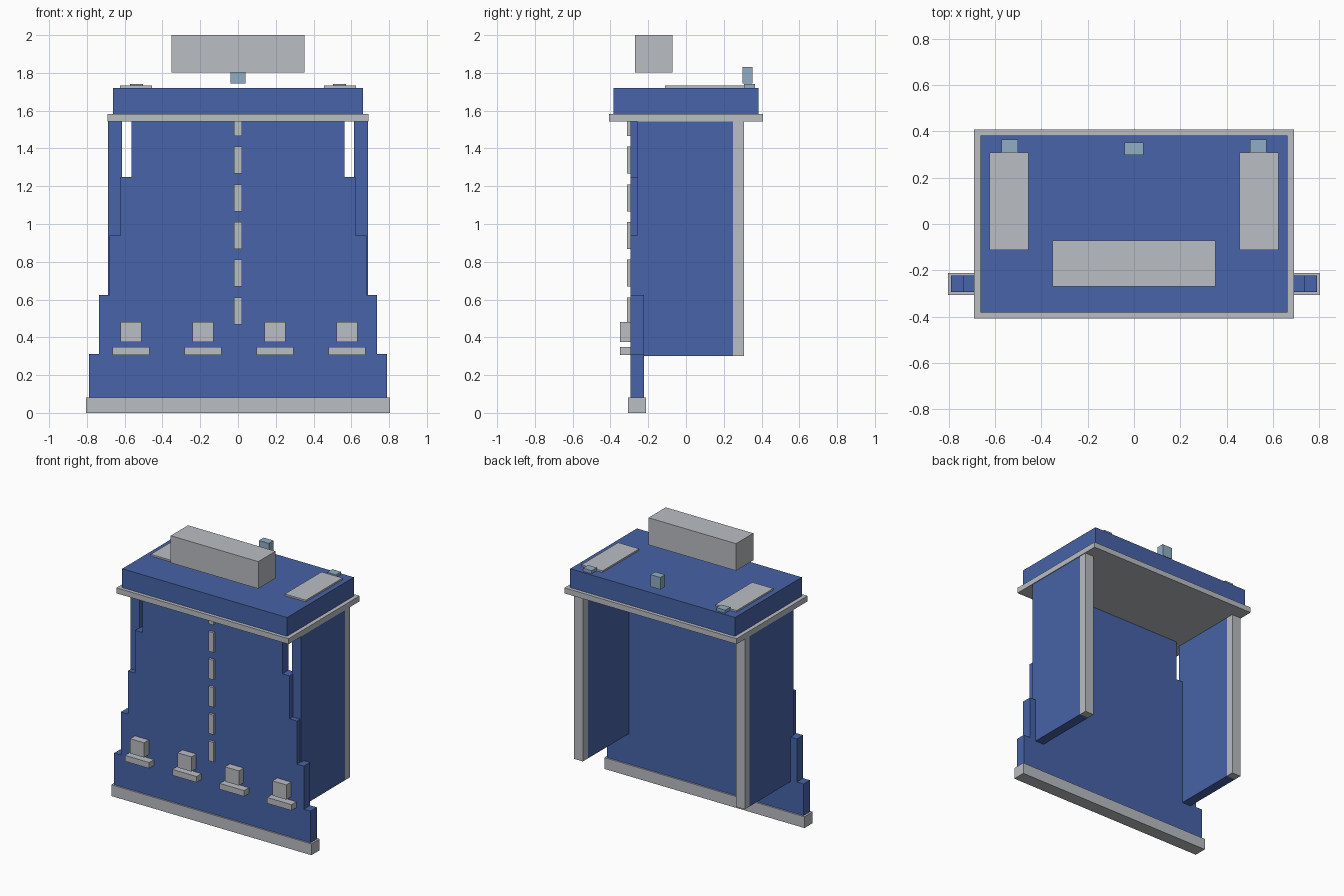
import bpy
import bmesh

cube = bpy.data.objects.get("Cube")
if cube:
    bpy.data.objects.remove(cube, do_unlink=True)


def material(name, rgb):
    mat = bpy.data.materials.new(name)
    mat.use_nodes = True
    mat.diffuse_color = (*rgb, 1)
    mat.node_tree.nodes["Principled BSDF"].inputs["Base Color"].default_value = (*rgb, 1)
    return mat


BLUE = material("blue", (0.063, 0.125, 0.392))
GREY = material("light grey", (0.49, 0.51, 0.54))
PALE = material("pale blue", (0.28, 0.42, 0.55))


def finish(name, bm, mat):
    bmesh.ops.recalc_face_normals(bm, faces=bm.faces)
    mesh = bpy.data.meshes.new(name)
    bm.to_mesh(mesh)
    bm.free()
    mesh.materials.append(mat)
    obj = bpy.data.objects.new(name, mesh)
    bpy.context.collection.objects.link(obj)
    return obj


def box(name, mat, xs, ys, zs):
    """Box spanning the given x, y and z ranges."""
    bm = bmesh.new()
    bmesh.ops.create_cube(bm, size=1)
    for v in bm.verts:
        v.co = [r[0] if c < 0 else r[1] for c, r in zip(v.co, (xs, ys, zs))]
    return finish(name, bm, mat)


def pair(name, mat, xs, ys, zs):
    """The same box on the left (+x) and the right (-x)."""
    box("left_" + name, mat, xs, ys, zs)
    box("right_" + name, mat, (-xs[1], -xs[0]), ys, zs)


# Stepped front panel, extruded from a symmetric outline
FRONT, BACK = -0.295, -0.222
widths = [0.79, 0.736, 0.68, 0.621, 0.563]
heights = [0.04, 0.312, 0.625, 0.938, 1.25, 1.545]
side = []
for i, w in enumerate(widths):
    side += [(w, heights[i]), (w, heights[i + 1])]
outline = side + [(-x, z) for x, z in reversed(side)]
bm = bmesh.new()
face = bm.faces.new([bm.verts.new((x, FRONT, z)) for x, z in outline])
extruded = bmesh.ops.extrude_face_region(bm, geom=[face])["geom"]
moved = [v for v in extruded if isinstance(v, bmesh.types.BMVert)]
bmesh.ops.translate(bm, verts=moved, vec=(0, BACK - FRONT, 0))
finish("front_panel", bm, BLUE)

# Base rail
box("base_rail", GREY, (-0.805, 0.805), (-0.306, -0.211), (0, 0.082))

# Side walls and the rear posts that end them
pair("side_wall", BLUE, (0.615, 0.687), (-0.256, 0.25), (0.302, 1.545))
pair("rear_post", GREY, (0.615, 0.687), (0.25, 0.306), (0.302, 1.545))

# Roof plate and cap
box("roof_plate", GREY, (-0.692, 0.692), (-0.408, 0.408), (1.543, 1.583))
box("roof_cap", BLUE, (-0.663, 0.663), (-0.383, 0.383), (1.583, 1.72))

# Raised bar and fittings above the roof
box("floating_bar", GREY, (-0.352, 0.352), (-0.27, -0.072), (1.803, 2.0))
pair("roof_pad", GREY, (0.455, 0.624), (-0.112, 0.31), (1.72, 1.732))
pair("pad_block", PALE, (0.502, 0.572), (0.308, 0.366), (1.72, 1.742))
box("rear_block", PALE, (-0.04, 0.04), (0.298, 0.352), (1.745, 1.832))

# Dashed strip up the middle of the front
for i in range(6):
    z = 0.469 + i * 0.1993
    box(f"centre_dash_{i + 1}", GREY, (-0.02, 0.02), (-0.312, FRONT), (z, min(z + 0.143, 1.545)))

# Row of blocks with ledges below them
for i in range(4):
    x = -0.567 + i * 0.3815
    box(f"front_block_{i + 1}", GREY, (x - 0.056, x + 0.056), (-0.35, FRONT), (0.375, 0.482))
    box(f"front_ledge_{i + 1}", GREY, (x - 0.098, x + 0.098), (-0.35, FRONT), (0.307, 0.35))
